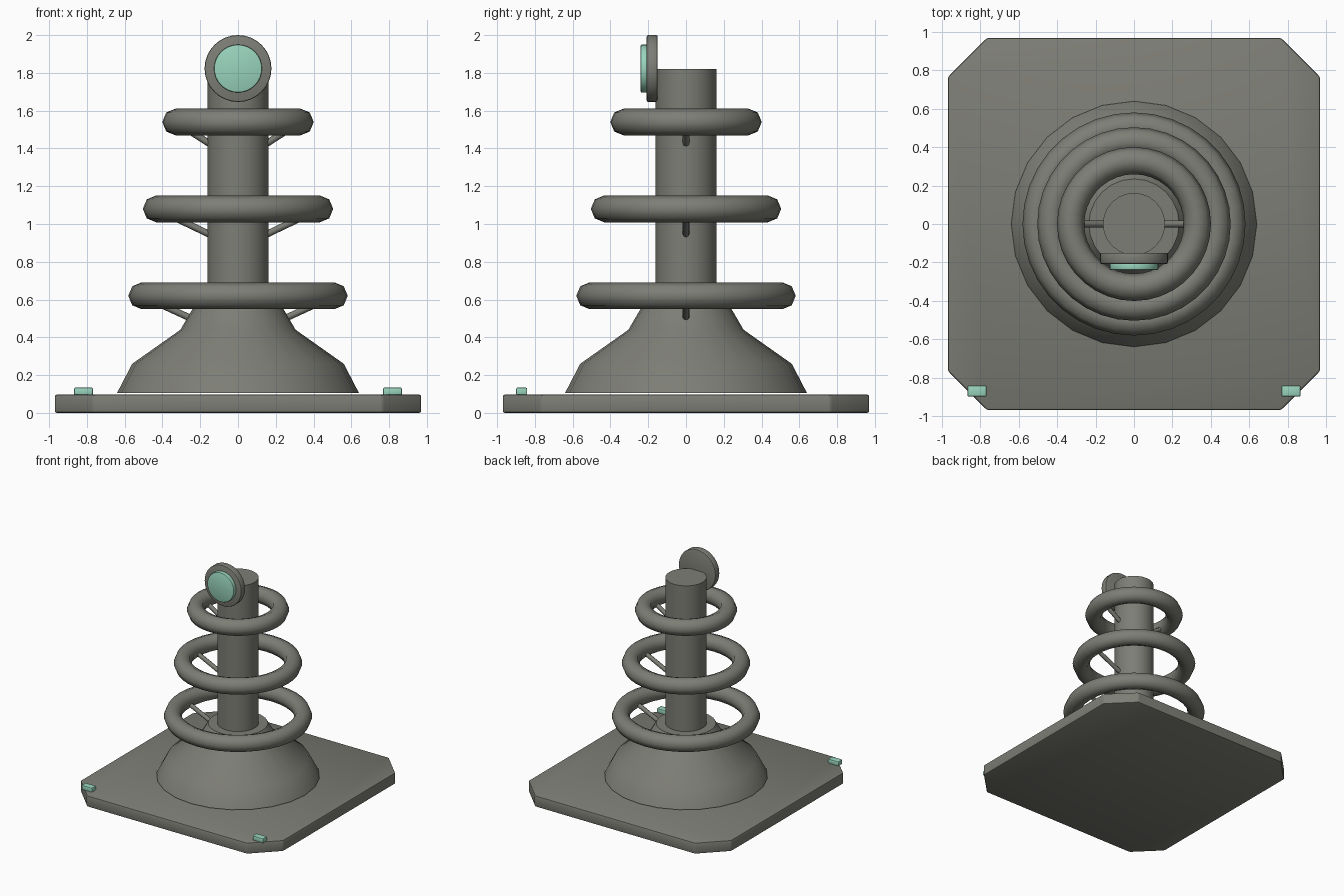
import bpy, bmesh, math
from mathutils import Vector

if "Cube" in bpy.data.objects:
    bpy.data.objects.remove(bpy.data.objects["Cube"])


def material(name, rgb):
    m = bpy.data.materials.new(name)
    m.diffuse_color = (*rgb, 1.0)
    m.use_nodes = True
    m.node_tree.nodes["Principled BSDF"].inputs["Base Color"].default_value = m.diffuse_color
    return m


GREY = material("warm_grey", (0.205, 0.208, 0.18))
MINT = material("mint_glow", (0.32, 0.66, 0.51))


def add_object(name, bm, mat, smooth_angle=35, bevel=0.0, segments=2):
    bmesh.ops.recalc_face_normals(bm, faces=bm.faces)
    mesh = bpy.data.meshes.new(name)
    bm.to_mesh(mesh)
    bm.free()
    ob = bpy.data.objects.new(name, mesh)
    bpy.context.collection.objects.link(ob)
    mesh.materials.append(mat)
    bpy.ops.object.select_all(action='DESELECT')
    ob.select_set(True)
    bpy.context.view_layer.objects.active = ob
    if bevel:
        mod = ob.modifiers.new("soft_edges", 'BEVEL')
        mod.width = bevel
        mod.segments = segments
        mod.limit_method = 'ANGLE'
        mod.angle_limit = math.radians(40)
        bpy.ops.object.modifier_apply(modifier=mod.name)
    bpy.ops.object.shade_smooth_by_angle(angle=math.radians(smooth_angle))
    return ob


def rod(name, start, end, radius, sides, mat, **kw):
    """Closed cylinder between two points."""
    a, b = Vector(start), Vector(end)
    bm = bmesh.new()
    bmesh.ops.create_cone(bm, cap_ends=True, segments=sides, radius1=radius,
                          radius2=radius, depth=(b - a).length)
    turn = (b - a).to_track_quat('Z', 'Y').to_matrix().to_4x4()
    bmesh.ops.transform(bm, matrix=turn, verts=bm.verts)
    bmesh.ops.translate(bm, vec=(a + b) / 2, verts=bm.verts)
    return add_object(name, bm, mat, **kw)


def lathe(name, profile, sides, mat):
    """Closed solid turned about z from (radius, height) pairs."""
    bm = bmesh.new()
    rows = [[bm.verts.new((r * math.cos(2 * math.pi * i / sides),
                           r * math.sin(2 * math.pi * i / sides), z))
             for i in range(sides)] for r, z in profile]
    for lo, hi in zip(rows, rows[1:]):
        for i in range(sides):
            j = (i + 1) % sides
            bm.faces.new((lo[i], lo[j], hi[j], hi[i]))
    bm.faces.new(rows[0])
    bm.faces.new(rows[-1])
    return add_object(name, bm, mat)


# Base plate with clipped corners
E, C = 0.97, 0.765
outline = [(C, -E), (E, -C), (E, C), (C, E), (-C, E), (-E, C), (-E, -C), (-C, -E)]
bm = bmesh.new()
bottom = bm.faces.new([bm.verts.new((x, y, 0.0)) for x, y in outline])
grown = bmesh.ops.extrude_face_region(bm, geom=[bottom])
bmesh.ops.translate(bm, vec=(0, 0, 0.097),
                    verts=[v for v in grown["geom"] if isinstance(v, bmesh.types.BMVert)])
add_object("base_plate", bm, GREY, bevel=0.012)

# Flared foot and central mast
lathe("flared_foot", [(0.64, 0.106), (0.56, 0.26), (0.305, 0.44), (0.235, 0.56)], 24, GREY)
rod("mast", (0, 0, 0.45), (0, 0, 1.82), 0.162, 24, GREY)

# Coil rings, each held by two slanted struts
for n, (z, major, drop) in enumerate([(0.62, 0.51, 0.16), (1.08, 0.433, 0.13),
                                      (1.54, 0.33, 0.11)], 1):
    bpy.ops.mesh.primitive_torus_add(location=(0, 0, z), major_radius=major,
                                     minor_radius=0.071, major_segments=36,
                                     minor_segments=8)
    ring = bpy.context.object
    ring.name = f"coil_ring_{n}"
    ring.data.materials.append(GREY)
    bpy.ops.object.shade_smooth()
    for side, label in ((-1, "left"), (1, "right")):
        rod(f"strut_{n}_{label}", (side * 0.15, 0, z - drop - 0.005),
            (side * major, 0, z), 0.018, 8, GREY, smooth_angle=50)

# Lamp housing and lens facing the front
rod("lamp_housing", (0, -0.15, 1.823), (0, -0.208, 1.823), 0.177, 32, GREY, bevel=0.008)
rod("lamp_lens", (0, -0.20, 1.823), (0, -0.24, 1.823), 0.127, 32, MINT, bevel=0.006)

# Small marker lights on the front corners
for side, label in ((-1, "left"), (1, "right")):
    bm = bmesh.new()
    bmesh.ops.create_cube(bm, size=1)
    bmesh.ops.scale(bm, vec=(0.1, 0.058, 0.04), verts=bm.verts)
    bmesh.ops.translate(bm, vec=(side * 0.818, -0.87, 0.114), verts=bm.verts)
    add_object(f"marker_light_{label}", bm, MINT, bevel=0.007)
